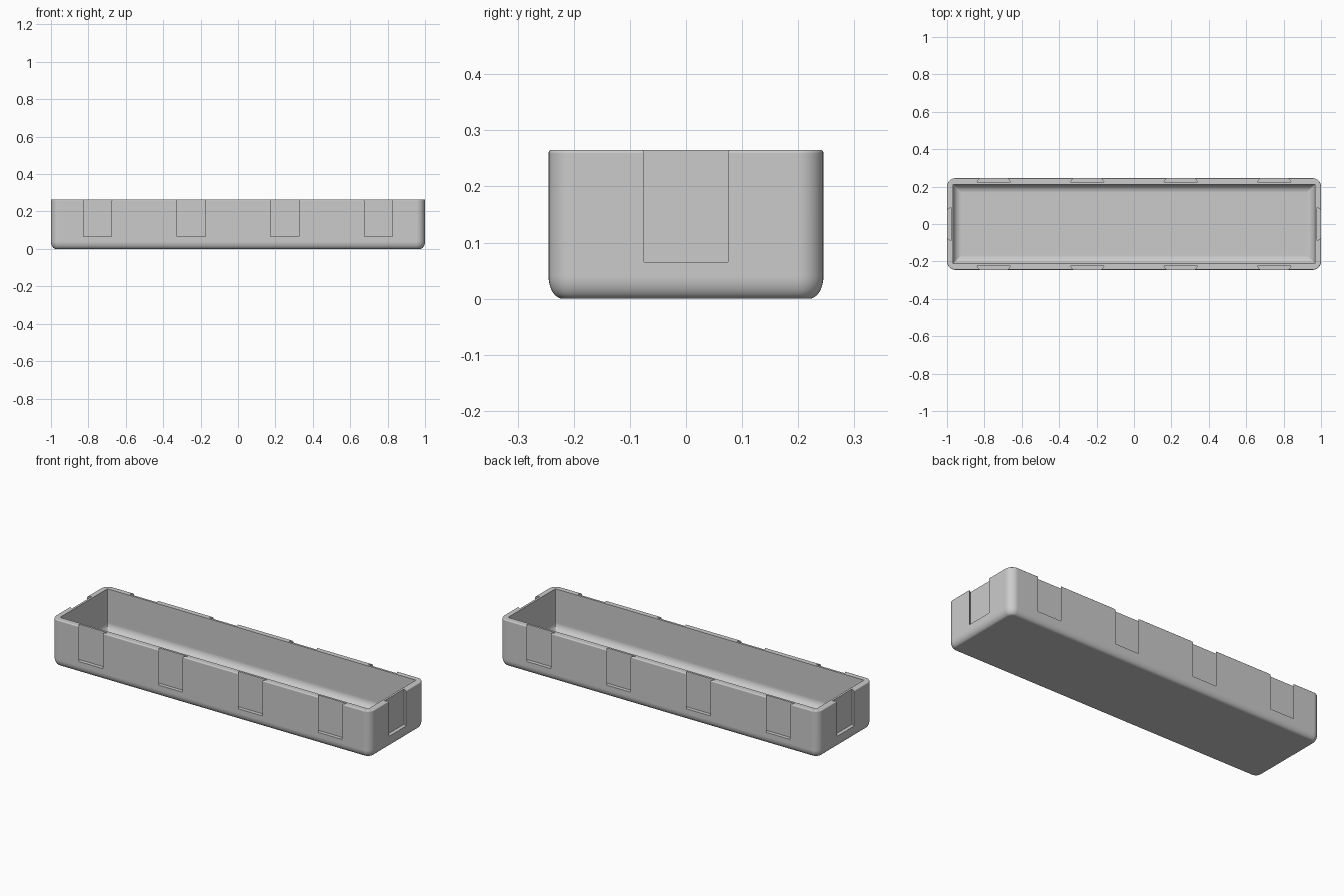
import bpy, bmesh, math
from mathutils import Matrix, Vector

if "Cube" in bpy.data.objects:
    bpy.data.objects.remove(bpy.data.objects["Cube"], do_unlink=True)

HX, HY, H = 1.0, 0.245, 0.265      # half length, half width, height
CORNER, WALL, FLOOR = 0.045, 0.033, 0.03
SEG = 8

grey = bpy.data.materials.new("plain grey")
grey.use_nodes = True
colour = (0.6, 0.6, 0.6, 1)
grey.diffuse_color = colour
grey.node_tree.nodes["Principled BSDF"].inputs["Base Color"].default_value = colour


def new_object(name, bm):
    bmesh.ops.recalc_face_normals(bm, faces=bm.faces)
    mesh = bpy.data.meshes.new(name)
    bm.to_mesh(mesh)
    bm.free()
    mesh.materials.append(grey)
    ob = bpy.data.objects.new(name, mesh)
    bpy.context.collection.objects.link(ob)
    return ob


def ring(bm, inset, z, radius):
    """Rounded rectangle of vertices, inset from the outer size."""
    verts = []
    for q, (sx, sy) in enumerate([(1, 1), (-1, 1), (-1, -1), (1, -1)]):
        for i in range(SEG + 1):
            a = (q + i / SEG) * math.pi / 2
            x = sx * (HX - inset - radius) + radius * math.cos(a)
            y = sy * (HY - inset - radius) + radius * math.sin(a)
            verts.append(bm.verts.new((x, y, z)))
    return verts


def quarter(rx, rz):
    """Steps of a quarter ellipse as (inward, downward) offsets."""
    for i in range(SEG + 1):
        a = i / SEG * math.pi / 2
        yield rx * (1 - math.cos(a)), rz * math.sin(a)


# Wall section from the underside, over the rim, to the inner floor
section = []
for dx, dz in reversed(list(quarter(0.025, 0.04))):
    section.append((dx, 0.04 - dz, CORNER - dx))
for dx, dz in quarter(0.006, 0.006):
    section.append((dx, H - 0.006 + dz, CORNER - dx))
section.append((WALL, H, 0.004))
for dx, dz in quarter(0.045, 0.045):
    section.append((WALL + dx, FLOOR + 0.045 - dz, 0.004))

# Tray body
bm = bmesh.new()
rings = [ring(bm, *s) for s in section]
n = len(rings[0])
for lower, upper in zip(rings, rings[1:]):
    for i in range(n):
        j = (i + 1) % n
        bm.faces.new((lower[i], lower[j], upper[j], upper[i]))
bm.faces.new(rings[0])
bm.faces.new(rings[-1])
tray = new_object("tray", bm)

# Dovetail slots: narrow at the wall surface, wider inside
bm = bmesh.new()
sites = [(x, s * HY, s * math.pi / 2) for x in (-0.75, -0.25, 0.25, 0.75) for s in (-1, 1)]
sites += [(HX, 0, 0), (-HX, 0, math.pi)]
for x, y, angle in sites:
    place = Matrix.Translation((x, y, 0)) @ Matrix.Rotation(angle, 4, "Z")
    outline = [(-0.021, -0.09), (0.014, -0.065), (0.014, 0.065), (-0.021, 0.09)]
    low, high = ([bm.verts.new(place @ Vector((u, v, z))) for u, v in outline]
                 for z in (0.065, 0.3))
    bm.faces.new(low)
    bm.faces.new(high)
    for i in range(4):
        j = (i + 1) % 4
        bm.faces.new((low[i], low[j], high[j], high[i]))
cutter = new_object("slot_cutter", bm)
cutter.hide_render = True

cut = tray.modifiers.new("slots", "BOOLEAN")
cut.operation = "DIFFERENCE"
cut.solver = "EXACT"
cut.object = cutter
bpy.ops.object.select_all(action="DESELECT")
tray.select_set(True)
bpy.context.view_layer.objects.active = tray
bpy.ops.object.modifier_apply(modifier=cut.name)
bpy.data.objects.remove(cutter, do_unlink=True)

# Smooth fillets with crisp slot edges
bpy.ops.object.shade_smooth_by_angle(angle=math.radians(30))
weighted = tray.modifiers.new("weighted normals", "WEIGHTED_NORMAL")
weighted.keep_sharp = True
